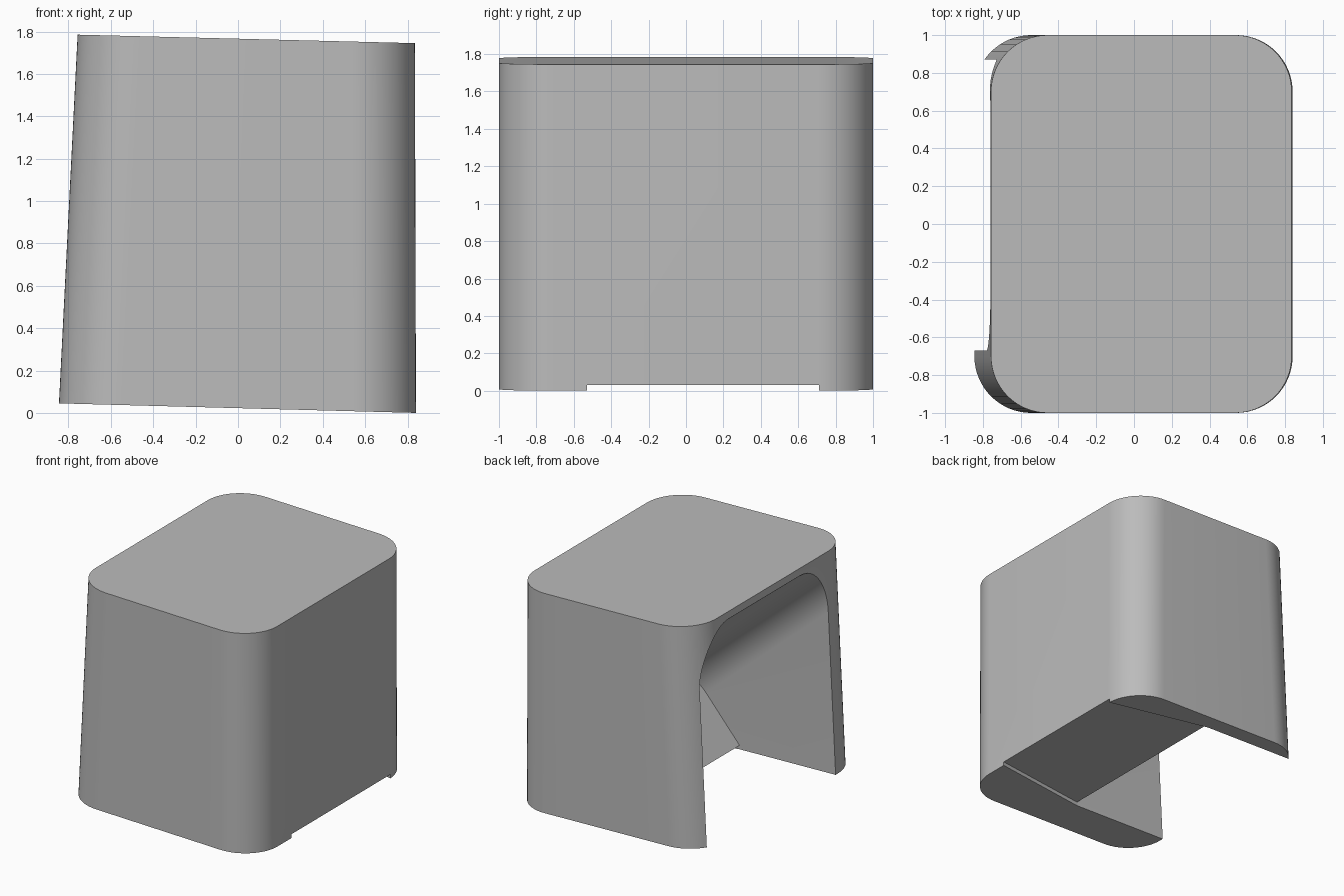
import bpy, bmesh, math
from mathutils import Vector

cube = bpy.data.objects.get("Cube")
if cube:
    bpy.data.objects.remove(cube, do_unlink=True)

grey = bpy.data.materials.new("plain_grey")
grey.use_nodes = True
colour = (0.5, 0.5, 0.5, 1)
grey.diffuse_color = colour
grey.node_tree.nodes["Principled BSDF"].inputs["Base Color"].default_value = colour


def loft(name, ring_a, ring_b):
    """Closed solid between two matching rings of points."""
    bm = bmesh.new()
    a = [bm.verts.new(p) for p in ring_a]
    b = [bm.verts.new(p) for p in ring_b]
    bm.faces.new(a)
    bm.faces.new(b)
    for i in range(len(a)):
        j = (i + 1) % len(a)
        bm.faces.new((a[i], a[j], b[j], b[i]))
    bmesh.ops.recalc_face_normals(bm, faces=bm.faces)
    mesh = bpy.data.meshes.new(name)
    bm.to_mesh(mesh)
    bm.free()
    obj = bpy.data.objects.new(name, mesh)
    bpy.context.collection.objects.link(obj)
    mesh.materials.append(grey)
    return obj


def arc(cx, cy, r, start, steps=16):
    """Quarter circle, counter-clockwise from the start angle in degrees."""
    angles = [math.radians(start + 90 * i / steps) for i in range(steps + 1)]
    return [(cx + r * math.cos(t), cy + r * math.sin(t)) for t in angles]


def rounded_ring(x0, x1, z0, z1, r=0.3):
    """Rounded rectangle whose height changes evenly from x0 to x1."""
    pts = (arc(x1 - r, 1 - r, r, 0) + arc(x0 + r, 1 - r, r, 90)
           + arc(x0 + r, r - 1, r, 180) + arc(x1 - r, r - 1, r, 270))
    return [(x, y, z0 + (z1 - z0) * (x - x0) / (x1 - x0)) for x, y in pts]


# Rounded block, slightly tilted and tapering on one side
body = loft("stool_body", rounded_ring(-0.845, 0.84, 0.045, 0.0),
            rounded_ring(-0.757, 0.835, 1.785, 1.745))

# Scoop: an arch swept along a downward slope
inward = Vector((0.755, 0, -0.656))
rise = Vector((0.656, 0, 0.755))
foot = Vector((0, 0, 0.055))
low, high, top, r = -0.67, 0.87, 0.764, 0.32
arch = ([(low, -2), (high, -2)] + arc(high - r, top - r, r, 0)
        + arc(low + r, top - r, r, 90))
end_ring = [foot + rise * w + Vector((0, y, 0)) for y, w in arch]
scoop = loft("scoop_cutter", end_ring, [p - inward * 2.5 for p in end_ring])

# Shallow flared recess under the base
plan = [(0.9, -0.52), (0.9, 0.70), (0, 0.87), (-0.1, 0.87), (-0.1, -0.67), (0, -0.67)]
recess = loft("recess_cutter", [(x, y, -0.3) for x, y in plan],
              [(x, y, 0.053 - 0.027 * x) for x, y in plan])

for cutter in (scoop, recess):
    cut = body.modifiers.new(cutter.name, "BOOLEAN")
    cut.operation = "DIFFERENCE"
    cut.solver = "EXACT"
    cut.object = cutter

# Bake the cuts and remove the helpers
bpy.context.view_layer.update()
graph = bpy.context.evaluated_depsgraph_get()
body_mesh = bpy.data.meshes.new_from_object(body.evaluated_get(graph))
body.modifiers.clear()
body.data = body_mesh
for cutter in (scoop, recess):
    bpy.data.objects.remove(cutter, do_unlink=True)

bpy.ops.object.select_all(action="DESELECT")
body.select_set(True)
bpy.context.view_layer.objects.active = body
bpy.ops.object.shade_smooth_by_angle(angle=math.radians(30))
